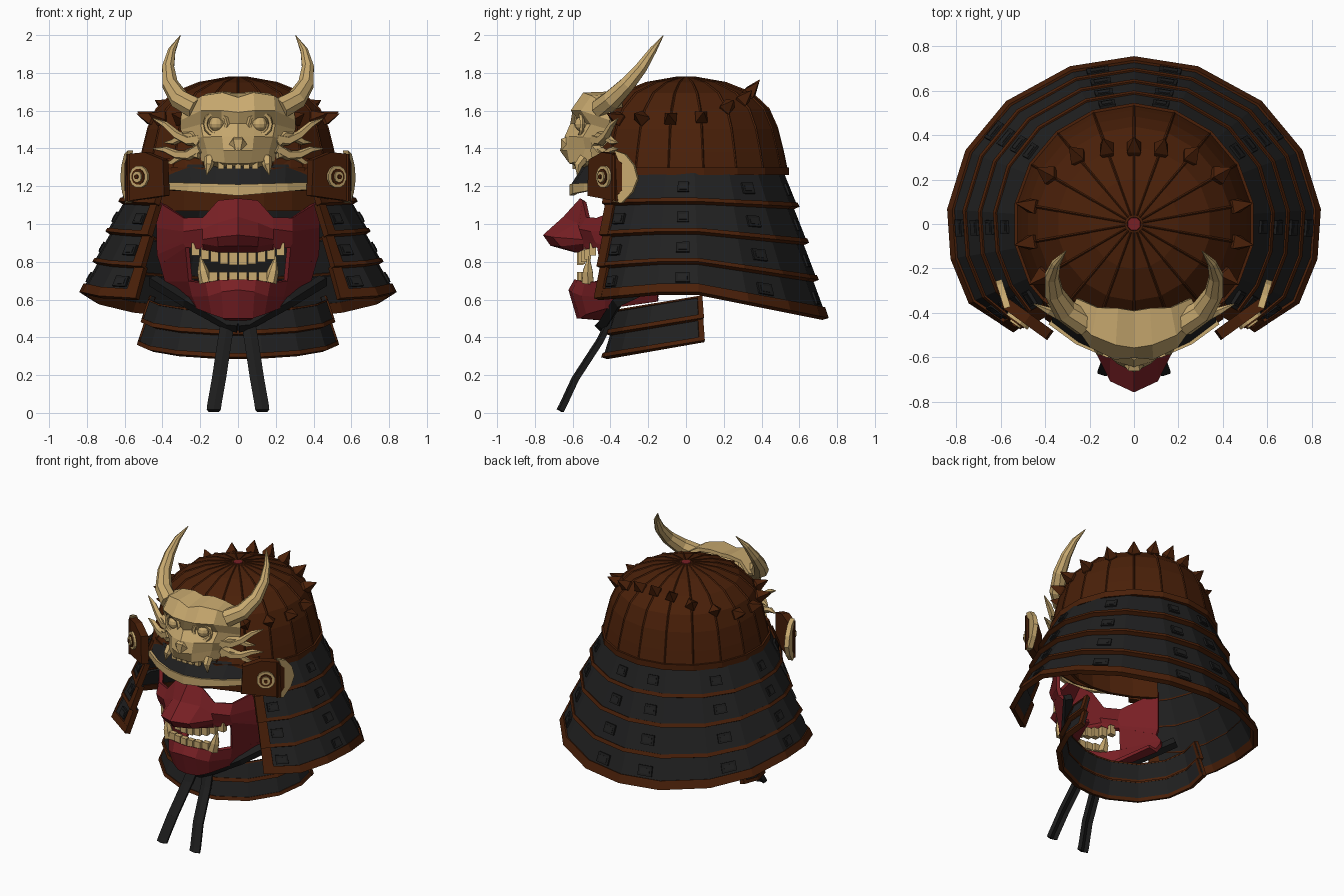
import bpy, bmesh
from math import radians, sin, cos, pi
from mathutils import Vector

if "Cube" in bpy.data.objects:
    bpy.data.objects.remove(bpy.data.objects["Cube"])


def material(name, colour):
    mat = bpy.data.materials.new(name)
    mat.use_nodes = True
    mat.diffuse_color = (*colour, 1)
    mat.node_tree.nodes["Principled BSDF"].inputs["Base Color"].default_value = (*colour, 1)
    return mat


BROWN = material("lacquer brown", (.069, .0145, .0027))
DARK = material("charcoal plate", (.0148, .0148, .015))
BLACK = material("black cord", (.012, .012, .012))
GOLD = material("old ivory gold", (.58, .4, .16))
RED = material("mask red", (.19, .014, .018))


def make(name, verts, faces, mat, thick=0, mirror=False):
    mesh = bpy.data.meshes.new(name)
    mesh.from_pydata([tuple(v) for v in verts], [], faces)
    bm = bmesh.new()
    bm.from_mesh(mesh)
    bmesh.ops.recalc_face_normals(bm, faces=bm.faces)
    bm.to_mesh(mesh)
    bm.free()
    mesh.materials.append(mat)
    obj = bpy.data.objects.new(name, mesh)
    bpy.context.collection.objects.link(obj)
    if mirror:
        obj.modifiers.new("mirror", "MIRROR")
    if thick:
        solid = obj.modifiers.new("thickness", "SOLIDIFY")
        solid.thickness, solid.offset = thick, 0


def loft(name, rows, mat, thick=0, mirror=False, closed=False, caps=False):
    n = len(rows[0])
    faces = []
    for r in range(len(rows) - 1):
        for c in range(n if closed else n - 1):
            d = (c + 1) % n
            faces.append((r * n + c, r * n + d, r * n + n + d, r * n + n + c))
    if caps:
        faces += [tuple(range(n)), tuple(range((len(rows) - 1) * n, len(rows) * n))]
    make(name, [p for row in rows for p in row], faces, mat, thick, mirror)


def tube(name, path, radii, mat, sides=6, mirror=False):
    path = [Vector(p) for p in path]
    run = (path[-1] - path[0]).normalized()
    ref = Vector((1, 0, 0)) if abs(run.x) < .8 else Vector((0, 0, 1))
    rows = []
    for i, p in enumerate(path):
        d = (path[min(i + 1, len(path) - 1)] - path[max(i - 1, 0)]).normalized()
        u = d.cross(ref).normalized()
        v = d.cross(u)
        turns = [2 * pi * (k + .5) / sides for k in range(sides)]
        rows.append([p + radii[i] * (u * cos(t) + v * sin(t)) for t in turns])
    loft(name, rows, mat, mirror=mirror, closed=True, caps=True)


def block(name, centre, size, mat):
    bpy.ops.mesh.primitive_cube_add(size=1, location=centre)
    obj = bpy.context.object
    obj.name, obj.scale = name, size
    obj.data.materials.append(mat)


# Domed bowl with ribs and a ring of spikes
PROFILE = [(.03, 1.77), (.2, 1.74), (.34, 1.685), (.43, 1.6), (.475, 1.5), (.505, 1.38), (.53, 1.26)]
RIBS = [radians(90 + 20 * k) for k in range(18)]


def polar(a, r, z, side=0):
    return Vector((r * cos(a) - side * sin(a), r * sin(a) + side * cos(a), z))


def bowl_height(r):
    for (r0, z0), (r1, z1) in zip(PROFILE, PROFILE[1:]):
        if r0 <= r <= r1:
            return z0 + (z1 - z0) * (r - r0) / (r1 - r0)


loft("bowl", [[polar(a, r, z) for a in RIBS] for r, z in PROFILE], BROWN, .02, closed=True)
loft("bowl_rim", [[polar(a, .535, z) for a in RIBS] for z in (1.3, 1.26)], BROWN, .02, closed=True)
tube("bowl_finial", [(0, 0, 1.75), (0, 0, 1.782)], [.035, .03], RED, 8)
for a in RIBS:
    loft("bowl_rib", [[polar(a, r, z, -.014), polar(a, r + .012, z + .012), polar(a, r, z, .014)]
                      for r, z in PROFILE], BROWN)
    back = max(0, sin(a)) ** 2
    r = .455 - .125 * back
    z = bowl_height(r)
    tube("bowl_spike", [polar(a, r - .02, z - .01), polar(a, r + .015, z + .015),
                        polar(a, r + .09 - .03 * back, z + .04 + .035 * back)], [.03, .045, .002], BROWN, 4)

# Neck guard: four flaring tiers with trims, end borders and buckles
ANGLES = [90, 70, 47, 26, 5, -12, -28, -40]
LAST = len(ANGLES) - 1


def guard_corner(level, i, push):
    a = radians(ANGLES[i])
    x = (.54 + .275 * level + push) * cos(a)
    y = (.52 + .205 * level + push) * sin(a)
    if i == LAST:
        x, y = x * (.92 - .08 * level), -.41 - .05 * level - push
    z = 1.27 - .625 * level - level * (.2 * max(0, y) + .09 * max(0, -y))
    return Vector((x, y, z))


def guard_point(level, i, push):
    low = min(int(i), LAST - 1)
    return guard_corner(level, low, push).lerp(guard_corner(level, low + 1, push), i - low)


def guard_strip(name, top, bottom, mat, thick, columns):
    rows = [[guard_point(level, i, push) for i in columns] for level, push in (top, bottom)]
    loft(name, rows, mat, thick, True)


around = range(LAST + 1)
for tier in range(4):
    top, low = tier / 4, (tier + 1) / 4
    trim = .07 if tier == 3 else .03
    guard_strip("neck_guard_tier", (top, -.012), (low, .012), DARK, .02, around)
    guard_strip("neck_guard_trim", (low - trim, .01), (low, .014), BROWN, .034, around)
    guard_strip("neck_guard_border", (top, -.006), (low, .014), BROWN, .036, (LAST - .3, LAST))
    mid = (top + low) / 2
    for column in (.6, 2.5, 4.38, 6.44):
        guard_strip("neck_guard_buckle", (mid - .042, .004), (mid + .038, .01), BLACK, .03,
                    (column - .18, column + .18))
        guard_strip("buckle_centre", (mid - .024, .008), (mid + .02, .012), DARK, .03,
                    (column - .12, column + .12))


# Throat guard: two tiers open at the back
def throat_point(angle, rx, ry, z):
    a = radians(angle)
    y = ry * sin(a)
    return Vector((rx * cos(a), y, z + .17 * (y + .43)))


SWEEP = (-90, -76, -52, -28, -6, 13)
for rx, ry, z in ((.46, .37, .53), (.48, .39, .41)):
    def band(f, push=0, sweep=SWEEP):
        return [throat_point(a, rx + .04 * f + push, ry + .04 * f + push, z - .12 * f) for a in sweep]
    loft("throat_guard_tier", [band(0), band(1)], DARK, .02, True)
    loft("throat_guard_trim", [band(.82, .003), band(1, .003)], BROWN, .034, True)
    loft("throat_guard_top_trim", [band(0, .002), band(.07, .002)], BROWN, .03, True)
    loft("throat_guard_end", [band(0, .002, (9, 13)), band(1, .002, (9, 13))], BROWN, .032, True)


# Half-face grids: width scale, heights, depth offsets, curvature
def face_rows(columns, front, table):
    rows = []
    for scale, heights, offsets, curve in table:
        offsets = list(offsets) + [0] * len(columns)
        rows.append([Vector((x * scale, front + curve * x * x * (1 + 3 * x * x) + d, z))
                     for x, z, d in zip(columns, heights, offsets)])
    return rows


# Red face mask with an open mouth
mask = face_rows((0, .1, .18, .28, .42), -.58, [
    (1, (1.13, 1.12, 1.03, 1.03, 1.12), (.03, .03, .02), 1.2),
    (1, (1.03, 1, .97, .96, .98), (-.06, 0, -.02, -.03), 1.2),
    (1, (.94, .93, .92, .91, .88), (-.165, -.13, 0, -.01), 1.2),
    (1, (.895, .89, .9, .9, .84), (-.13, -.09), 1.2),
    (.96, (.86, .86, .87, .88, .79), (), 1.2),
    (.9, (.7, .7, .69, .7, .7), (), 1.5),
    (.83, (.65, .64, .62, .62, .65), (-.03, -.03, -.02), 1.6),
    (.74, (.51, .51, .53, .56, .6), (.01, .01), 1.6),
    (.6, (.5, .5, .53, .57, .61), (.15, .14, .1, .04), 1.6)])
loft("mask_upper", mask[:5], RED, .025, True)
loft("mask_cheek", [row[3:] for row in mask[4:6]], RED, .025, True)
loft("mask_jaw", mask[5:], RED, .025, True)
tube("mask_nostril", [(.05, -.68, .93), (.1, -.63, .9)], [.03, .03], RED, 6, True)

# Mask teeth and fangs
for k in range(10):
    x = (k - 4.5) * .05
    block("upper_tooth", (x, -.56 + 1.3 * x * x, .815 + x * x), (.043, .035, .065), GOLD)
for k in range(6):
    x = (k - 2.5) * .052
    block("lower_tooth", (x, -.56 + 1.4 * x * x, .72), (.045, .035, .05), GOLD)
tube("lower_fang", [(.17, -.52, .69), (.185, -.52, .75), (.2, -.515, .83)], [.036, .03, .004], GOLD, 6, True)


# Brow visor: frame, dark panel, gold lip and inner brow band
def visor(name, stations, mat, thick):
    xs = (0, .12, .25, .37)
    loft(name, [[(x * wide, y + 1.2 * x * x, z + lift * x) for x in xs]
                for wide, y, z, lift in stations], mat, thick, True)


visor("visor_frame", [(1.1, -.5, 1.33, .04), (1.07, -.585, 1.17, .03)], BROWN, .02)
visor("visor_panel", [(.98, -.53, 1.31, 0), (.98, -.6, 1.2, .03)], DARK, .024)
visor("visor_lip", [(1.02, -.605, 1.21, .03), (1.02, -.605, 1.15, .09)], GOLD, .025)
visor("brow_band", [(1.12, -.43, 1.3, 0), (1.12, -.42, 1.07, 0)], BROWN, .02)

# Side wing plates with outward-curling gold edge and rosette
START, ALONG, OUTWARD = Vector((.4, -.485, 0)), Vector((.8, .58, 0)), Vector((.58, -.8, 0))
BEND, CURL = START + ALONG * .22, Vector((.3, .95, 0))


def wing(name, origin, along, outline, mat, thick):
    make(name, [origin + along * u + Vector((0, 0, z)) for u, z in outline],
         [tuple(range(len(outline)))], mat, thick, True)


wing("wing_plate", START, ALONG, [(-.03, 1.15), (-.02, 1.34), (.1, 1.38), (.22, 1.37), (.23, 1.12)], BROWN, .05)
wing("wing_edge", BEND, CURL, [(-.02, 1.39), (.04, 1.37), (.09, 1.31), (.11, 1.24), (.08, 1.17),
                               (.02, 1.11), (-.03, 1.12), (.02, 1.2), (.02, 1.3)], GOLD, .03)
wing("wing_curl", BEND, CURL, [(-.03, 1.37), (.025, 1.32), (.025, 1.18), (-.03, 1.12)], BROWN, .036)
hub = START + ALONG * .13 + Vector((0, 0, 1.25))
for radius, reach, mat in ((.06, .04, GOLD), (.042, .046, BROWN), (.03, .055, GOLD), (.012, .062, BROWN)):
    tube("wing_rosette", [hub, hub + OUTWARD * reach], [radius, radius], mat, 12, True)

# Horned crest face
crest = face_rows((0, .08, .18, .28), -.57, [
    (.9, (1.68, 1.69, 1.68, 1.63), (.18, .18, .13, .06), 1.8),
    (1.02, (1.66, 1.685, 1.67, 1.61), (.02, .02, .01), 1.8),
    (1.05, (1.59, 1.6, 1.6, 1.55), (-.02, -.04, -.04), 1.8),
    (1.05, (1.53, 1.53, 1.53, 1.5), (-.03, .02, .01), 1.8),
    (.98, (1.46, 1.46, 1.46, 1.45), (-.06, -.05, -.03), 1.8),
    (.88, (1.39, 1.39, 1.4, 1.39), (-.085, -.06, -.02), 1.8),
    (.82, (1.33, 1.33, 1.34, 1.33), (-.04, -.05, -.04), 1.8),
    (.7, (1.31, 1.3, 1.29, 1.29), (.08, .07, .04), 1.8)])
loft("crest_face", crest, GOLD, .025, True)
tube("crest_nose", [(0, -.56, 1.46), (0, -.63, 1.42), (0, -.64, 1.38)], [.03, .05, .025], GOLD, 6)
for side in (-1, 1):
    bpy.ops.mesh.primitive_uv_sphere_add(segments=10, ring_count=6, radius=.04, location=(side * .115, -.55, 1.53))
    bpy.context.object.name = "crest_eye"
    bpy.context.object.data.materials.append(GOLD)
    bpy.ops.mesh.primitive_torus_add(major_radius=.06, minor_radius=.013, major_segments=12, minor_segments=5,
                                     location=(side * .115, -.565, 1.53), rotation=(pi / 2, 0, side * .25))
    bpy.context.object.name = "crest_eye_rim"
    bpy.context.object.data.materials.append(GOLD)
for x in (-.09, -.045, 0, .045, .09):
    block("crest_tooth", (x, -.585 + x * x, 1.31), (.034, .03, .035), GOLD)
tube("crest_fang", [(.15, -.54, 1.35), (.155, -.57, 1.31), (.165, -.575, 1.26)], [.03, .025, .003], GOLD, 6, True)
tube("crest_horn", [(.22, -.45, 1.61), (.31, -.39, 1.66), (.36, -.31, 1.74), (.37, -.235, 1.83),
                    (.35, -.175, 1.92), (.305, -.12, 1.998)], [.06, .055, .044, .034, .021, .002], GOLD, 8, True)

# Wavy whiskers beside the crest face
for start, tip, wave in ((1.45, 1.53, -.03), (1.43, 1.46, .03), (1.4, 1.37, -.03), (1.37, 1.33, .02)):
    reach = .25 if wave < 0 else .19
    path = [(.2 + reach * f, -.48 + .12 * f, start + (tip - start) * f + wave * sin(f * 5)) for f in (0, .25, .5, .75, 1)]
    tube("crest_whisker", path, [.032, .029, .024, .018, .003], GOLD, 5, True)

# Chin cord with two hanging flat tails
tube("chin_cord", [(.45, -.12, .7), (.27, -.36, .59), (.05, -.44, .47), (0, -.45, .46)], [.035] * 4, BLACK, 4, True)
loft("cord_tail", [[(x - .033, y, z), (x, y - .012, z), (x + .033, y, z)] for x, y, z in (
    (.05, -.39, .5), (.07, -.45, .38), (.1, -.58, .18), (.125, -.645, .04), (.128, -.66, .012))],
     BLACK, .03, True)
